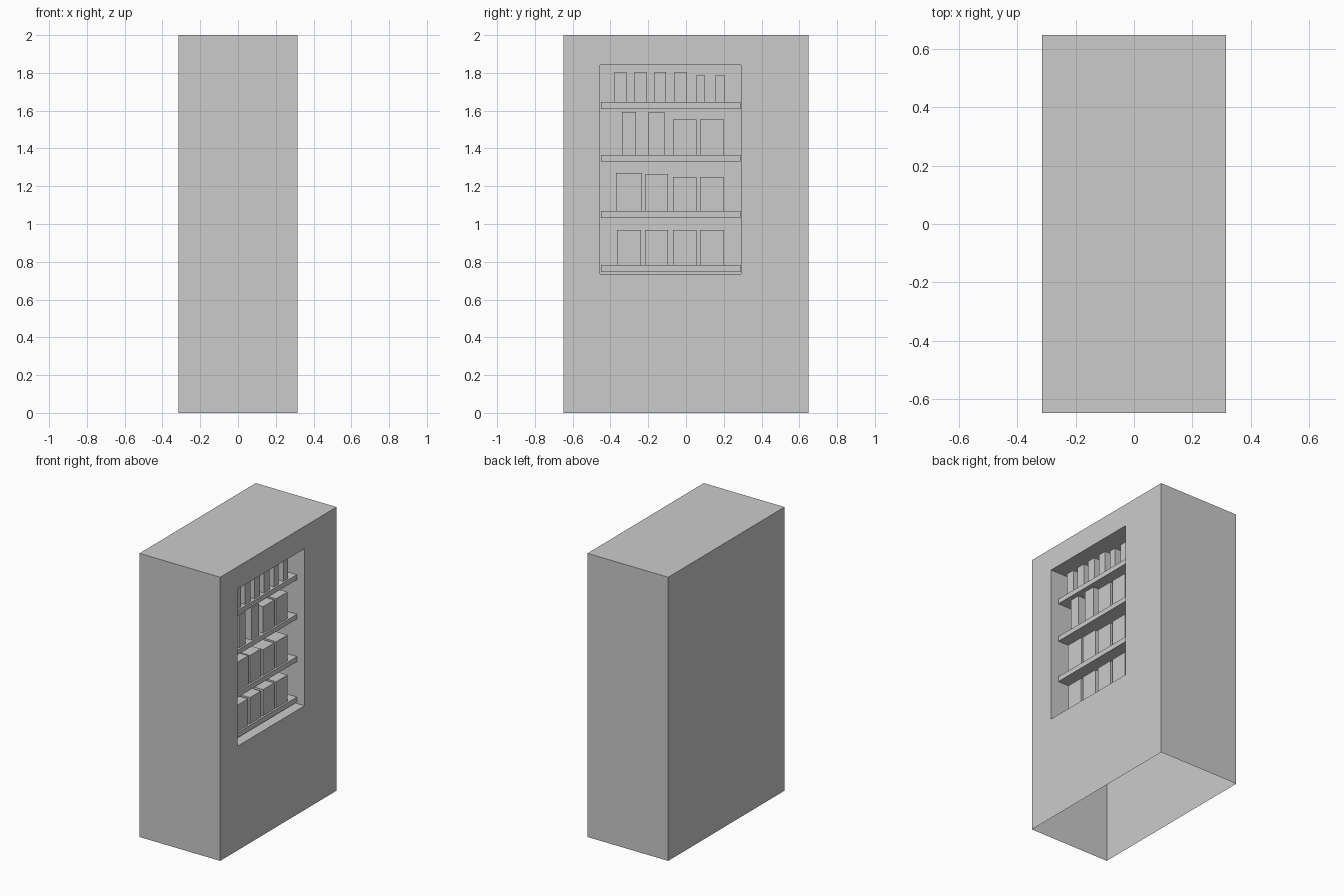
import bpy, bmesh

if "Cube" in bpy.data.objects:
    bpy.data.objects.remove(bpy.data.objects["Cube"])

HX, HY, H = 0.315, 0.648, 2.0            # cabinet half width, half length, height
Y0, Y1, Z0, Z1 = -0.455, 0.292, 0.735, 1.842   # display opening on the +x side
BACK = -0.05                             # back of the display recess


def finish(name, bm):
    bmesh.ops.recalc_face_normals(bm, faces=bm.faces)
    mesh = bpy.data.meshes.new(name)
    bm.to_mesh(mesh)
    bm.free()
    obj = bpy.data.objects.new(name, mesh)
    bpy.context.collection.objects.link(obj)
    return obj


def box(name, x, y, z):
    bm = bmesh.new()
    bmesh.ops.create_cube(bm, size=1)
    for v in bm.verts:
        v.co = [lo + (c + 0.5) * (hi - lo) for c, (lo, hi) in zip(v.co, (x, y, z))]
    return finish(name, bm)


# Cabinet: a chain of rectangular loops, from the open-bottomed shell to the recess back
def rect(bm, x, y0, y1, z0, z1):
    return [bm.verts.new((x, y, z)) for y, z in ((y0, z0), (y1, z0), (y1, z1), (y0, z1))]


bm = bmesh.new()
loops = [rect(bm, -HX, -HY, HY, 0, H), rect(bm, HX, -HY, HY, 0, H),
         rect(bm, HX, Y0, Y1, Z0, Z1), rect(bm, BACK, Y0, Y1, Z0, Z1)]
bm.faces.new(loops[0][::-1])
bm.faces.new(loops[-1])
for n, (a, b) in enumerate(zip(loops, loops[1:])):
    for i in range(4):
        if n == 0 and i == 0:
            continue                     # underside stays open
        j = (i + 1) % 4
        bm.faces.new((a[i], a[j], b[j], b[i]))
finish("cabinet", bm)

# Shelves with their products: (shelf bottom, shelf top, [(y start, y end, product top)])
rows = [
    (1.61, 1.645, [(-0.378, -0.315, 1.805), (-0.272, -0.21, 1.805), (-0.167, -0.105, 1.805),
                   (-0.06, 0.002, 1.805), (0.052, 0.10, 1.785), (0.155, 0.205, 1.785)]),
    (1.332, 1.366, [(-0.34, -0.265, 1.593), (-0.198, -0.115, 1.593),
                    (-0.07, 0.055, 1.553), (0.075, 0.202, 1.553)]),
    (1.032, 1.068, [(-0.37, -0.233, 1.27), (-0.217, -0.095, 1.265),
                    (-0.07, 0.055, 1.25), (0.075, 0.202, 1.25)]),
    (0.747, 0.783, [(-0.365, -0.238, 0.968), (-0.217, -0.095, 0.968),
                    (-0.07, 0.055, 0.968), (0.075, 0.202, 0.968)]),
]
for r, (lo, hi, products) in enumerate(rows, 1):
    box(f"shelf_{r}", (BACK, 0.258), (-0.45, 0.288), (lo, hi))
    for p, (a, b, top) in enumerate(products, 1):
        box(f"product_{r}_{p}", (0.09, 0.245), (a, b), (hi, top))
